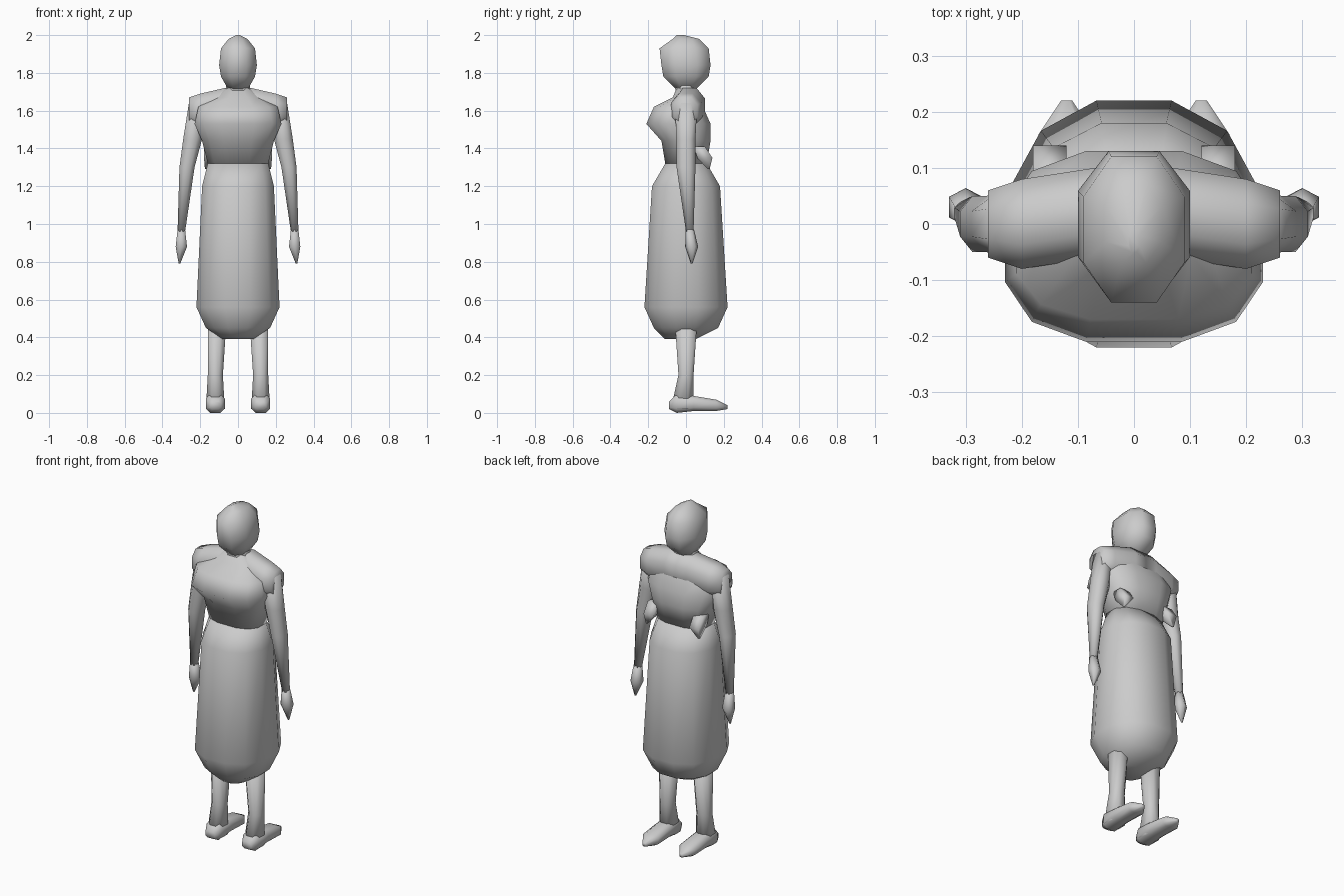
import bpy, bmesh, math
from mathutils import Vector

cube = bpy.data.objects.get("Cube")
if cube:
    bpy.data.objects.remove(cube)

plain_grey = bpy.data.materials.new("plain grey")
plain_grey.use_nodes = True
plain_grey.diffuse_color = (.6, .6, .6, 1)
shader = plain_grey.node_tree.nodes["Principled BSDF"]
shader.inputs["Base Color"].default_value = plain_grey.diffuse_color

# How a section's own directions (across, over, along) turn into x, y, z
UPRIGHT = lambda across, over, along: Vector((across, over, along))
SIDEWAYS = lambda across, over, along: Vector((along, across, over))
LENGTHWISE = lambda across, over, along: Vector((across, along, over))


def section(along, wide, deep, across=0, over=0):
    """One cross-section: position, half sizes and centre."""
    return along, wide, deep, across, over


def outline(cut, direction, sides, roundness):
    """Points of a rounded section whose flats reach its full half sizes."""
    along, wide, deep, across, over = cut
    reach = math.cos(math.pi / sides) ** roundness
    points = []
    for step in range(sides):
        angle = math.tau * (step + .5) / sides
        u, v = (math.copysign(abs(wave) ** roundness / reach, wave)
                for wave in (math.cos(angle), math.sin(angle)))
        points.append(direction(across + u * wide, over + v * deep, along))
    return points


def loft(name, *cuts, direction=UPRIGHT, sides=8, roundness=.9, mirrored=False):
    """Skin a closed smooth body over its cross-sections."""
    bm = bmesh.new()
    rows = [[bm.verts.new(point) for point in outline(cut, direction, sides, roundness)]
            for cut in cuts]
    for lower, upper in zip(rows, rows[1:]):
        for here in range(sides):
            before = here - 1
            bm.faces.new((lower[before], lower[here], upper[here], upper[before]))
    for end in (rows[0], rows[-1]):
        bm.faces.new(end)
    bmesh.ops.recalc_face_normals(bm, faces=bm.faces)
    for face in bm.faces:
        face.smooth = True
    mesh = bpy.data.meshes.new(name)
    bm.to_mesh(mesh)
    bm.free()
    mesh.materials.append(plain_grey)
    body = bpy.data.objects.new(name, mesh)
    bpy.context.collection.objects.link(body)
    if mirrored:
        body.modifiers.new("both sides", "MIRROR")


# Long skirt, gathered in at the hem
waist = section(along=1.32, wide=.16, deep=.11)
loft("skirt",
     section(along=.39, wide=.08, deep=.08, over=-.03),
     section(along=.45, wide=.17, deep=.17),
     section(along=.56, wide=.22, deep=.22),
     section(along=1.2, wide=.19, deep=.18),
     waist, sides=12)

# Bodice with a full chest
loft("bodice",
     waist,
     section(along=1.44, wide=.19, deep=.13),
     section(along=1.53, wide=.23, deep=.17, over=-.04),
     section(along=1.62, wide=.21, deep=.13, over=-.04),
     section(along=1.67, wide=.13, deep=.07),
     section(along=1.72, wide=.06, deep=.05),
     sides=12, roundness=.75)

# Yoke sloping from the neck to each shoulder
loft("shoulders",
     section(along=0, wide=.08, deep=.1, across=.02, over=1.62),
     section(along=.07, wide=.08, deep=.1, across=.02, over=1.62),
     section(along=.2, wide=.08, deep=.09, over=1.6),
     section(along=.26, wide=.06, deep=.07, over=1.6),
     direction=SIDEWAYS, mirrored=True)

# Neck
loft("neck",
     section(along=1.66, wide=.07, deep=.06),
     section(along=1.76, wide=.06, deep=.05))

# Head, tapering to the chin and the crown
loft("head",
     section(along=1.71, wide=.05, deep=.05),
     section(along=1.78, wide=.09, deep=.12),
     section(along=1.84, wide=.1, deep=.13),
     section(along=1.93, wide=.09, deep=.13, over=-.01),
     section(along=1.98, wide=.05, deep=.07),
     section(along=2, wide=.01, deep=.02, over=-.03))

# Arms, tucked under the yoke at the top
loft("arms",
     section(along=.96, wide=.02, deep=.02, across=.3, over=.02),
     section(along=1.3, wide=.04, deep=.05, across=.27),
     section(along=1.45, wide=.05, deep=.05, across=.24),
     section(along=1.64, wide=.04, deep=.06, across=.22),
     mirrored=True)

# Pointed hands
loft("hands",
     section(along=.79, wide=.004, deep=.004, across=.31, over=.03),
     section(along=.88, wide=.03, deep=.03, across=.3, over=.03),
     section(along=.97, wide=.02, deep=.02, across=.3, over=.02),
     sides=6, mirrored=True)

# Legs, running up inside the skirt
loft("legs",
     section(along=.02, wide=.05, deep=.06, across=.12, over=-.02),
     section(along=.2, wide=.04, deep=.04, across=.12),
     section(along=.5, wide=.05, deep=.06, across=.11),
     mirrored=True)

# Feet, narrowing to the toes
loft("feet",
     section(along=-.09, wide=.03, deep=.02, across=.12, over=.04),
     section(along=-.05, wide=.05, deep=.05, across=.12, over=.05),
     section(along=.04, wide=.05, deep=.04, across=.12, over=.05),
     section(along=.16, wide=.05, deep=.03, across=.12, over=.04),
     section(along=.22, wide=.01, deep=.01, across=.12, over=.03),
     direction=LENGTHWISE, roundness=.7, mirrored=True)

# Small pointed folds behind the waist
loft("waist_folds",
     section(along=1.29, wide=.005, deep=.005, across=.17, over=.12),
     section(along=1.35, wide=.03, deep=.04, across=.15, over=.1),
     section(along=1.41, wide=.03, deep=.03, across=.15, over=.07),
     sides=4, mirrored=True)
